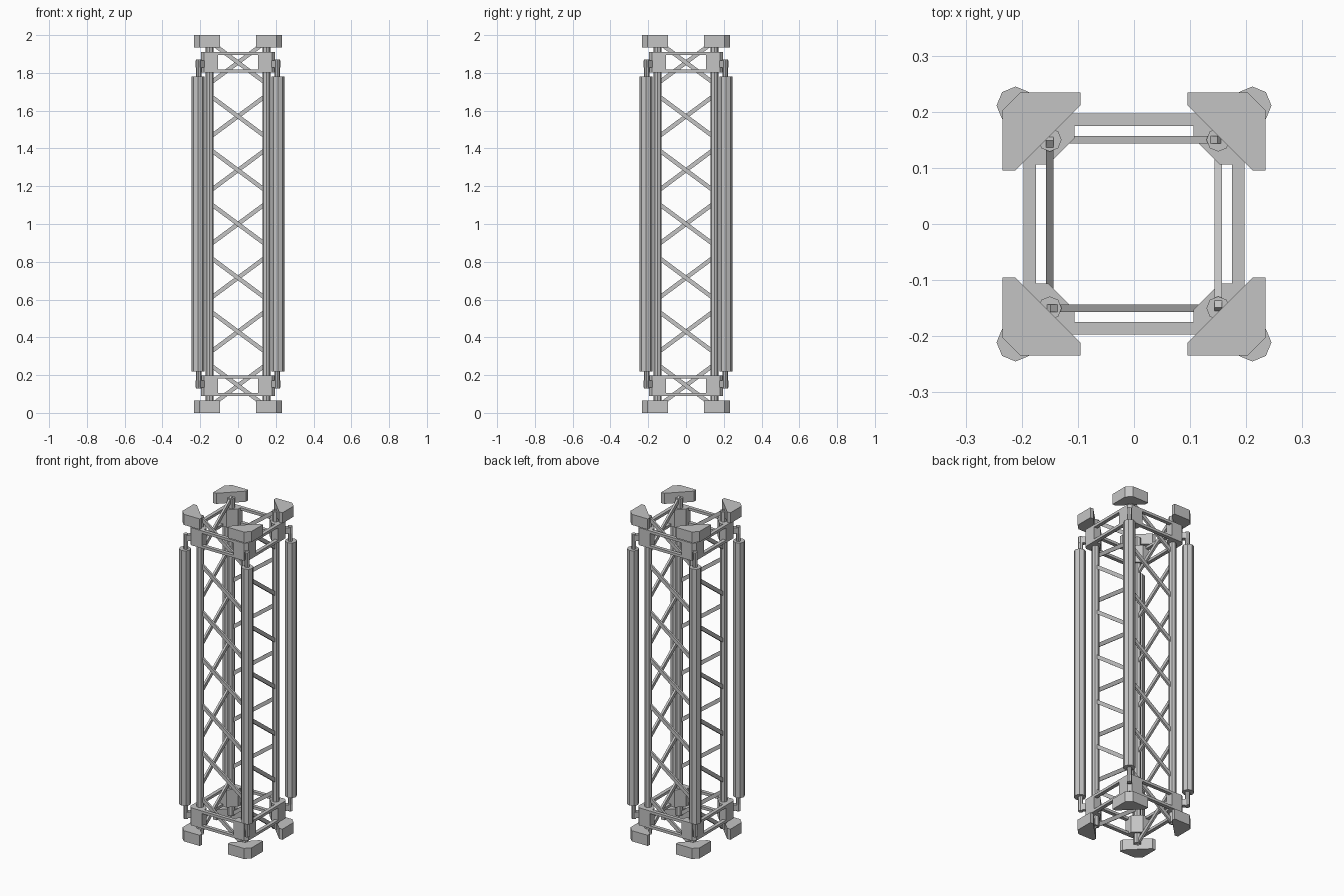
import bpy
import bmesh
from math import pi, atan2, hypot
from mathutils import Matrix, Vector

if "Cube" in bpy.data.objects:
    bpy.data.objects.remove(bpy.data.objects["Cube"])

grey = bpy.data.materials.new("light_grey_metal")
grey.use_nodes = True
colour = (0.55, 0.55, 0.55, 1)
grey.diffuse_color = colour
grey.node_tree.nodes["Principled BSDF"].inputs["Base Color"].default_value = colour

HEIGHT = 2.0
QUARTERS = [Matrix.Rotation(k * pi / 2, 4, "Z") for k in range(4)]
CORNERS = ["back_left", "back_right", "front_right", "front_left"]
SIDES = ["front", "left", "back", "right"]


def finish(bm, name, matrix):
    bmesh.ops.transform(bm, matrix=matrix, verts=bm.verts)
    bmesh.ops.recalc_face_normals(bm, faces=bm.faces)
    mesh = bpy.data.meshes.new(name)
    bm.to_mesh(mesh)
    bm.free()
    mesh.materials.append(grey)
    obj = bpy.data.objects.new(name, mesh)
    bpy.context.collection.objects.link(obj)
    return obj


def prism(name, outline, z0, z1, matrix):
    """Extrude a plan outline upwards from z0 to z1."""
    bm = bmesh.new()
    base = bm.faces.new([bm.verts.new((x, y, z0)) for x, y in outline])
    top = bmesh.ops.extrude_face_region(bm, geom=[base])["geom"]
    moved = [v for v in top if isinstance(v, bmesh.types.BMVert)]
    bmesh.ops.translate(bm, vec=(0, 0, z1 - z0), verts=moved)
    return finish(bm, name, matrix)


def box(name, centre, size, matrix, turn=Matrix()):
    bm = bmesh.new()
    local = Matrix.Translation(centre) @ turn @ Matrix.Diagonal((*size, 1))
    bmesh.ops.create_cube(bm, size=1, matrix=local)
    return finish(bm, name, matrix)


def tube(name, xy, radius, z0, z1, matrix, sides=8):
    bm = bmesh.new()
    local = Matrix.Translation((xy, xy, (z0 + z1) / 2))
    bmesh.ops.create_cone(bm, cap_ends=True, segments=sides, radius1=radius,
                          radius2=radius, depth=z1 - z0, matrix=local)
    return finish(bm, name, matrix)


def mirrored(half):
    """Complete an outline that is symmetric about the corner diagonal."""
    return half + [(y, x) for x, y in reversed(half)]


pad_outline = mirrored([(0.212, 0.095), (0.234, 0.095), (0.234, 0.203)])
gusset_outline = mirrored([(0.153, 0.106), (0.197, 0.106), (0.197, 0.18)])

# Corner legs and the outer tubes beside them
for corner, turn in zip(CORNERS, QUARTERS):
    tube(corner + "_leg", 0.15, 0.021, 0.03, HEIGHT - 0.03, turn)
    tube(corner + "_outer_tube", 0.211, 0.034, 0.22, HEIGHT - 0.22, turn)

# Pads, gussets, tube mounts and rails, the same at both ends
flip = Matrix.Translation((0, 0, HEIGHT)) @ Matrix.Diagonal((1, 1, -1, 1))
for end, end_matrix in (("bottom", Matrix()), ("top", flip)):
    for corner, turn in zip(CORNERS, QUARTERS):
        label = end + "_" + corner
        matrix = end_matrix @ turn
        prism(label + "_pad", pad_outline, 0, 0.065, matrix)
        prism(label + "_gusset", gusset_outline, 0.09, 0.197, matrix)
        tube(label + "_tube_rod", 0.208, 0.014, 0.13, 0.225, matrix)
        box(label + "_tube_mount", (0.197, 0.197, 0.153), (0.05, 0.026, 0.036),
            matrix, Matrix.Rotation(pi / 4, 4, "Z"))
    for side, turn in zip(SIDES, QUARTERS):
        for level, z in (("outer", 0.098), ("inner", 0.189)):
            box(f"{end}_{side}_{level}_rail", (0, -0.186, z),
                (0.24, 0.022, 0.016), end_matrix @ turn)

# Diagonal braces, sloping one way on each side
reach, drop = 0.155, 0.115
slope = Matrix.Rotation(atan2(drop, reach), 4, "Y")
for side, turn in zip(SIDES, QUARTERS):
    for i in range(7):
        z = HEIGHT / 2 + (i - 3) * 0.285
        box(f"{side}_brace_{i + 1}", (0, -0.15, z),
            (2 * hypot(reach, drop), 0.013, 0.022), turn, slope)
